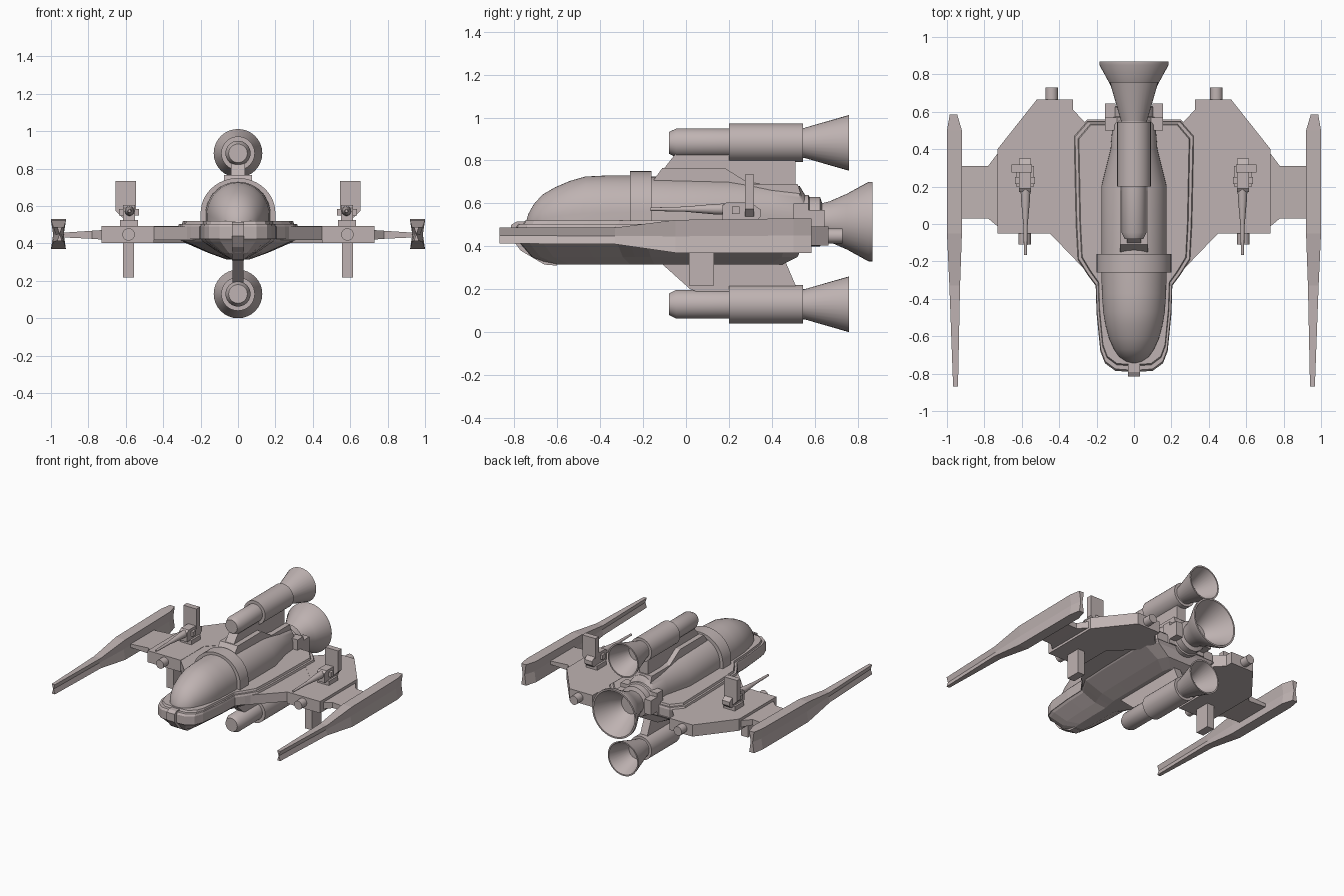
import bpy, bmesh, math
from mathutils import Vector

if "Cube" in bpy.data.objects:
    bpy.data.objects.remove(bpy.data.objects["Cube"])

hull = bpy.data.materials.new("warm_grey_hull")
hull.diffuse_color = (0.52, 0.45, 0.445, 1)
hull.use_nodes = True
hull.node_tree.nodes["Principled BSDF"].inputs["Base Color"].default_value = hull.diffuse_color


def finish(name, bm, smooth=False):
    bmesh.ops.remove_doubles(bm, verts=bm.verts, dist=1e-5)
    bmesh.ops.recalc_face_normals(bm, faces=bm.faces)
    me = bpy.data.meshes.new(name)
    bm.to_mesh(me)
    bm.free()
    me.materials.append(hull)
    ob = bpy.data.objects.new(name, me)
    bpy.context.collection.objects.link(ob)
    if smooth:
        bpy.ops.object.select_all(action='DESELECT')
        bpy.context.view_layer.objects.active = ob
        ob.select_set(True)
        bpy.ops.object.shade_smooth_by_angle(angle=math.radians(32))
    return ob


def loft(name, rings, smooth=False, closed=False):
    """Skin a list of equal-length rings; cap the ends unless closed into a loop."""
    bm = bmesh.new()
    vs = [[bm.verts.new(p) for p in r] for r in rings]
    n = len(vs[0])
    pairs = list(zip(vs, vs[1:])) + ([(vs[-1], vs[0])] if closed else [])
    for a, b in pairs:
        for i in range(n):
            j = (i + 1) % n
            bm.faces.new((a[i], a[j], b[j], b[i]))
    if not closed:
        bm.faces.new(vs[0])
        bm.faces.new(vs[-1])
    return finish(name, bm, smooth)


def box(name, x0, x1, y0, y1, z0, z1):
    sq = [(x0, y0), (x1, y0), (x1, y1), (x0, y1)]
    return loft(name, [[(x, y, z) for x, y in sq] for z in (z0, z1)])


def plan(name, pts, z0, z1):
    return loft(name, [[(x, y, z) for x, y in pts] for z in (z0, z1)])


def side(name, pts, x0, x1):
    return loft(name, [[(x, y, z) for y, z in pts] for x in (x0, x1)])


def lathe(name, prof, cx, cz, n=32, hollow=False):
    """Profile of (y, radius) turned about an axis parallel to y."""
    rings = [[(cx + r * math.cos(t * math.tau / n), y, cz + r * math.sin(t * math.tau / n))
              for t in range(n)] for y, r in prof]
    return loft(name, rings, True, hollow)


def arch(y, w, top, base=0.47, n=24):
    """Arched cross-section with short straight walls."""
    zc = base + (top - base) * 0.33
    return [(-w, y, base)] + [(-w * math.cos(math.pi * i / n), y,
            zc + (top - zc) * math.sin(math.pi * i / n)) for i in range(n + 1)] + [(w, y, base)]


# Canopy dome, collar ring and rear fuselage
loft("canopy", [arch(*s) for s in [
    (-.745, .015, .515), (-.735, .045, .55), (-.71, .08, .595), (-.67, .107, .64), (-.61, .134, .675),
    (-.54, .153, .705), (-.47, .165, .725), (-.37, .172, .73), (-.25, .175, .73)]], True)
loft("collar", [arch(-.26, .2, .75), arch(-.16, .2, .75)], True)
loft("rear_fuselage", [arch(*s) for s in [
    (-.17, .175, .725), (.2, .175, .715), (.4, .125, .69), (.53, .115, .68), (.56, .11, .63)]], True)

# Plan outline of the central hull (half, nose to tail)
half = [(.03, -.79), (.1, -.785), (.155, -.745), (.18, -.68), (.2, -.48), (.205, -.33), (.25, -.27),
        (.3, -.19), (.31, 0), (.32, .47), (.25, .55)]


def outline(sx=1.0, front=-.79, back=.55, z=0.0):
    """Hull outline narrowed by sx and fitted between front and back."""
    f = lambda y: front + (y + .79) / 1.34 * (back - front)
    right = [(x * sx, f(y), z) for x, y in half]
    return right + [(-x, y, z) for x, y, z in reversed(right)]


loft("hull_rim", [outline(z=.425), outline(z=.49), outline(.985, -.78, .545, .505)])
loft("hull_deck", [outline(.94, -.76, .535, .50), outline(.92, -.75, .53, .52)])
loft("lower_hull", [outline(1, -.79, .56, .43), outline(.93, -.77, .545, .41),
                    outline(.5, -.72, .52, .35), outline(.2, -.63, .45, .315)])
side("nose_block", [(-.815, .44), (-.815, .5), (-.79, .515), (-.74, .515), (-.6, .4), (-.6, .31),
                    (-.66, .315), (-.77, .38)], -.033, .033)

# Spine, pylons and rear structure
loft("spine", [[(x, y, z) for y, z in [(-.15, .71), (-.11, .765), (.18, .765), (.3, .69), (.52, .69),
     (.55, .6), (-.15, .6)]] for x in (-.075, .075)])
side("upper_pylon", [(-.12, .74), (-.05, .83), (.51, .83), (.51, .68), (.2, .68), (-.12, .7)], -.037, .037)
side("lower_pylon", [(-.12, .325), (.02, .2), (.1, .17), (.51, .17), (.51, .22), (.465, .325)], -.03, .03)
box("rear_block", -.155, .155, .5, .57, .43, .6)
for s in (-1, 1):
    tag = "left" if s < 0 else "right"
    box(tag + "_rear_bracket", s * .1, s * .155, .56, .645, .46, .57)

# Main engine
lathe("engine_neck", [(.5, .125), (.57, .125), (.575, .115), (.625, .115), (.635, .085), (.67, .085)], 0, .515)
lathe("main_nozzle", [(.63, .085), (.67, .095), (.75, .13), (.85, .185), (.87, .185), (.87, .173),
                      (.75, .115), (.68, .07), (.68, .001), (.63, .001)], 0, .515, 40, True)

# Upper and lower rocket engines
for tag, cz in (("upper", .882), ("lower", .13)):
    lathe(tag + "_engine", [(-.08, .04), (-.08, .05), (-.045, .067), (.2, .067), (.2, .09),
                            (.545, .09), (.545, .07), (.57, .07)], 0, cz)
    lathe(tag + "_nozzle", [(.545, .068), (.76, .13), (.76, .12), (.6, .062), (.6, .001), (.545, .001)],
          0, cz, 32, True)

# Wings, tip fins and weapons on both sides
for s in (-1, 1):
    tag = "left_" if s < 0 else "right_"
    m = lambda pts: [(s * x, y) for x, y in pts]
    plan(tag + "inner_wing", m([(.19, -.32), (.45, -.05), (.45, .25), (.32, .4), (.32, .5), (.25, .54),
                                (.15, .5), (.15, -.3)]), .418, .49)
    plan(tag + "outer_wing", m([(.45, -.05), (.73, -.05), (.73, .4), (.52, .665), (.325, .665),
                                (.325, .61), (.25, .53), (.25, .43), (.45, .23)]), .403, .492)
    # strut to the tip fin
    loft(tag + "strut", [[(s * x, y0, z0), (s * x, y1, z0), (s * x, y1, z1), (s * x, y0, z1)]
         for x, y0, y1, z0, z1 in [(.72, -.02, .39, .42, .472), (.78, .03, .31, .425, .468),
                                   (.93, .03, .31, .432, .458)]])
    # tip fin: stations of y, inner x, outer x, bottom z, top z
    loft(tag + "tip_fin", [[(s * a, y, z0), (s * b, y, z0), (s * (b - .012), y, (z0 + z1) / 2),
                            (s * b, y, z1), (s * a, y, z1), (s * (a + .012), y, (z0 + z1) / 2)]
         for y, a, b, z0, z1 in [(-.87, .941, .967, .413, .487), (-.33, .93, .987, .41, .487),
                                 (-.05, .92, 1, .37, .523), (.5, .92, 1, .37, .53),
                                 (.585, .945, .985, .37, .53)]])
    # small pods at the front and rear edges
    lathe(tag + "front_pod", [(-.11, .033), (0, .033)], s * .585, .448, 20)
    lathe(tag + "rear_pod", [(.6, .034), (.73, .034)], s * .44, .448, 20)
    # lower tab
    box(tag + "lower_tab", s * .555, s * .615, .015, .13, .217, .41)
    # turret, barrel and upright plate
    box(tag + "turret_base", s * .535, s * .63, .2, .31, .485, .525)
    side(tag + "turret_cradle", [(.17, .52), (.17, .59), (.19, .605), (.3, .605), (.35, .57), (.35, .54),
                                 (.33, .52)], s * .55, s * .615)
    box(tag + "turret_axle", s * .53, s * .635, .215, .25, .55, .585)
    lathe(tag + "gun_barrel", [(-.165, .008), (0, .012), (.03, .015), (.13, .024), (.22, .028)],
          s * .58, .573, 16)
    loft(tag + "upright_plate", [[(s * x, y, z) for x, z in [(.575, .54), (.545, .585), (.545, .735),
         (.655, .735), (.655, .575), (.62, .54)]] for y in (.275, .318)])
